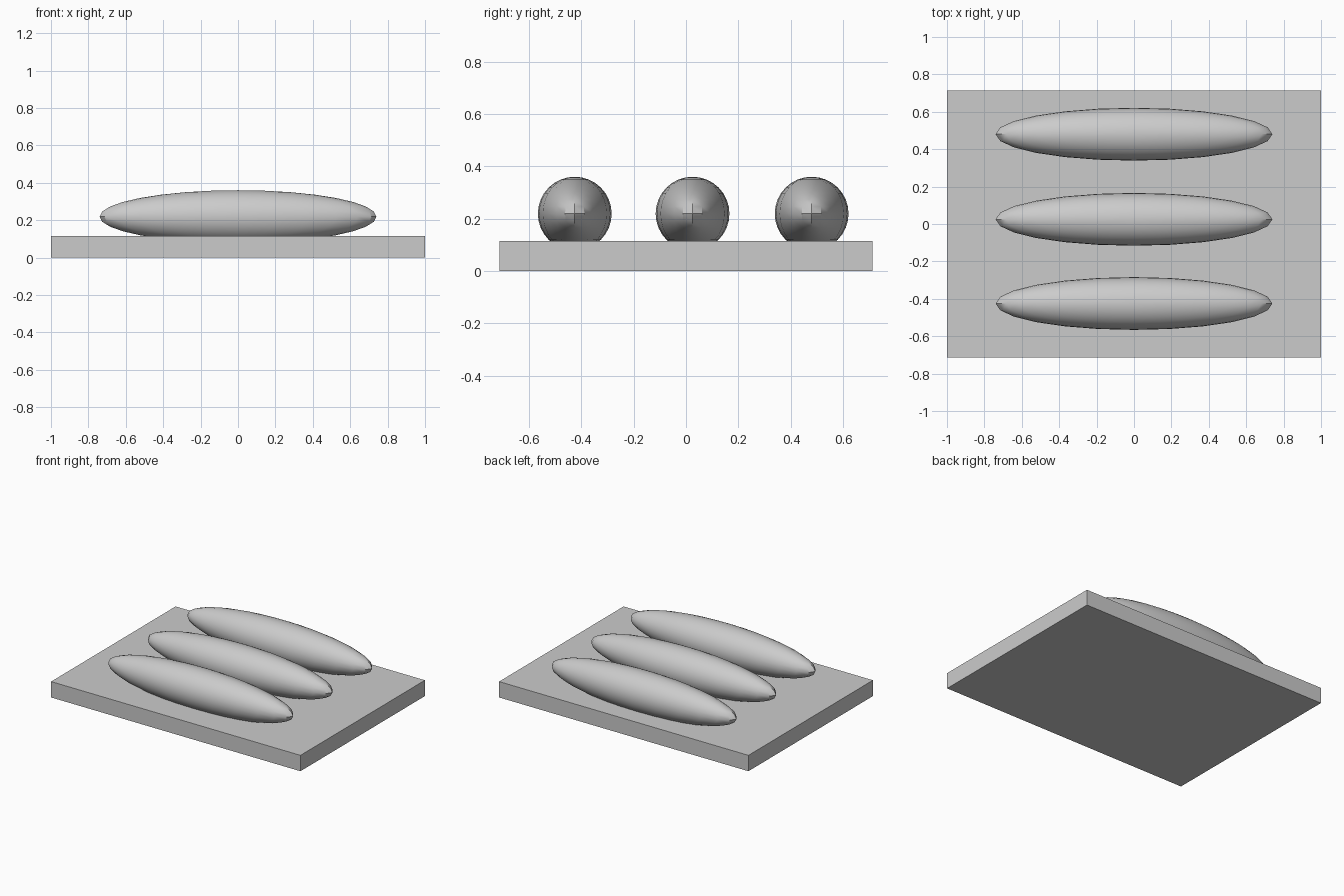
import bpy
import math

cube = bpy.data.objects.get("Cube")
if cube:
    bpy.data.objects.remove(cube, do_unlink=True)

# Single light grey material
grey = bpy.data.materials.new("light_grey")
grey.use_nodes = True
colour = (0.6, 0.6, 0.6, 1.0)
grey.diffuse_color = colour
grey.node_tree.nodes["Principled BSDF"].inputs["Base Color"].default_value = colour


def finish(name, scale):
    """Name, size and colour the active object."""
    obj = bpy.context.object
    obj.name = name
    obj.scale = scale
    bpy.ops.object.transform_apply(location=False, rotation=False, scale=True)
    obj.data.materials.append(grey)
    return obj


# Flat rectangular board
BOARD_HEIGHT = 0.115
bpy.ops.mesh.primitive_cube_add(size=1, location=(0, 0, BOARD_HEIGHT / 2))
finish("board", (2.0, 1.426, BOARD_HEIGHT))

# Three long rounded rolls, sunk slightly into the board
for name, y in (("front_roll", -0.425), ("middle_roll", 0.025), ("back_roll", 0.48)):
    bpy.ops.mesh.primitive_uv_sphere_add(
        segments=24, ring_count=16, radius=1, location=(0, y, 0.219))
    finish(name, (0.74, 0.141, 0.141))
    bpy.ops.object.shade_smooth_by_angle(angle=math.radians(30))
